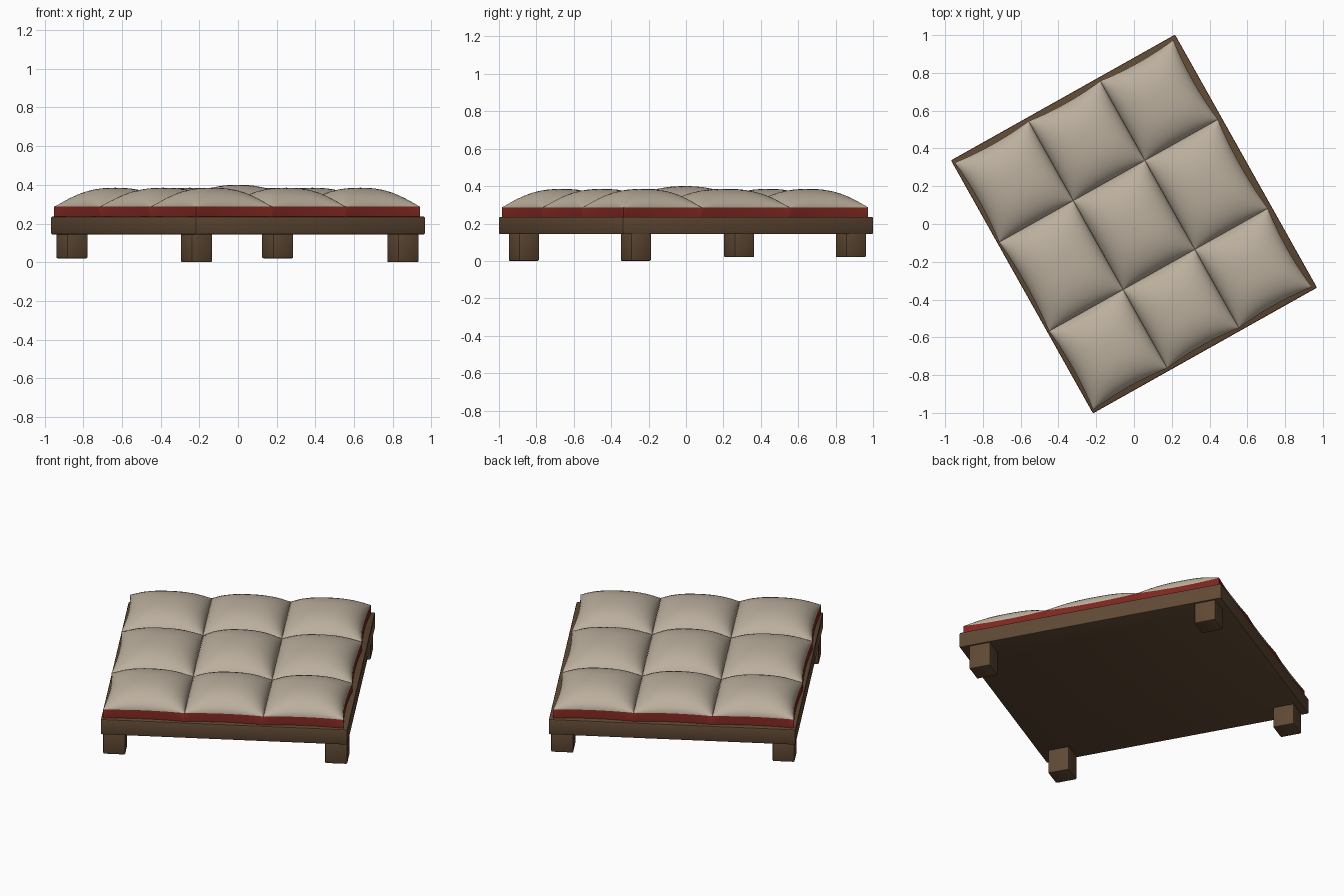
import bpy, bmesh, math
from mathutils import Matrix, Vector

cube = bpy.data.objects.get("Cube")
if cube:
    bpy.data.objects.remove(cube, do_unlink=True)

TURN = Matrix.Rotation(math.radians(29.3), 4, 'Z')


def material(name, rgb):
    m = bpy.data.materials.new(name)
    m.use_nodes = True
    color = (*rgb, 1.0)
    m.diffuse_color = color
    bsdf = m.node_tree.nodes["Principled BSDF"]
    bsdf.inputs["Base Color"].default_value = color
    bsdf.inputs["Roughness"].default_value = 0.8
    return m


WOOD = material("dark_wood", (0.115, 0.066, 0.034))
LINEN = material("beige_linen", (0.50, 0.43, 0.34))
RED = material("red_trim", (0.21, 0.02, 0.014))


def add_object(name, bm, mats, smooth_angle):
    bmesh.ops.recalc_face_normals(bm, faces=bm.faces)
    mesh = bpy.data.meshes.new(name)
    bm.to_mesh(mesh)
    bm.free()
    for m in mats:
        mesh.materials.append(m)
    obj = bpy.data.objects.new(name, mesh)
    bpy.context.collection.objects.link(obj)
    obj.matrix_world = TURN
    bpy.ops.object.select_all(action='DESELECT')
    obj.select_set(True)
    bpy.context.view_layer.objects.active = obj
    bpy.ops.object.shade_smooth_by_angle(angle=math.radians(smooth_angle))
    return obj


def box(name, x, y, w, d, z0, z1):
    bm = bmesh.new()
    place = Matrix.Translation((x, y, (z0 + z1) / 2)) @ Matrix.Diagonal((w, d, z1 - z0, 1))
    bmesh.ops.create_cube(bm, size=1, matrix=place)
    bmesh.ops.bevel(bm, geom=bm.edges[:], offset=0.007, segments=2,
                    profile=0.5, affect='EDGES')
    return add_object(name, bm, [WOOD], 40)


# Wooden platform and legs; the back pair is slightly shorter
box("platform", 0, 0, 1.36, 1.536, 0.143, 0.236)
for side, sx in (("right", -1), ("left", 1)):
    box(f"front_{side}_leg", sx * 0.612, -0.651, 0.122, 0.122, 0.0, 0.15)
    box(f"back_{side}_leg", sx * 0.61, 0.668, 0.122, 0.122, 0.02, 0.15)

# Tufted cushions: domed linen tops over red sides
XS = (-0.67, -0.22, 0.215, 0.658)
YS = (-0.752, -0.275, 0.265, 0.748)
BASE, SEAM, STEPS, PINCH = 0.234, 0.287, 20, 0.014


def swell(t):
    return max(0.0, 1 - abs(t) ** 2.4) ** 0.55


def cushion(col, row):
    x0, x1, y0, y1 = XS[col], XS[col + 1], YS[row], YS[row + 1]
    rise = 0.113 if (col, row) == (1, 1) else 0.098
    bm = bmesh.new()
    bmesh.ops.create_grid(bm, x_segments=STEPS, y_segments=STEPS, size=1)
    for v in bm.verts:
        # Sine spacing puts more rows near the steep rim
        u, w = (math.sin(c * math.pi / 2) for c in v.co.xy)
        x = x0 + (x1 - x0) * (u + 1) / 2
        y = y0 + (y1 - y0) * (w + 1) / 2
        # Outer rims pull in between the corners
        if (col == 0 and u < 0) or (col == 2 and u > 0):
            x -= u * PINCH * (1 - w * w)
        if (row == 0 and w < 0) or (row == 2 and w > 0):
            y -= w * PINCH * (1 - u * u)
        v.co = (x, y, SEAM + rise * swell(u) * swell(w))
    rim = [e for e in bm.edges if e.is_boundary]
    made = bmesh.ops.extrude_edge_only(bm, edges=rim)["geom"]
    for item in made:
        if isinstance(item, bmesh.types.BMVert):
            item.co.z = BASE
        elif isinstance(item, bmesh.types.BMFace):
            item.material_index = 1
    for f in bm.faces:
        if min(v.co.z for v in f.verts) < SEAM - 0.01:
            f.material_index = 1
    add_object(f"cushion_{col + 1}_{row + 1}", bm, [LINEN, RED], 60)


for col in range(3):
    for row in range(3):
        cushion(col, row)
